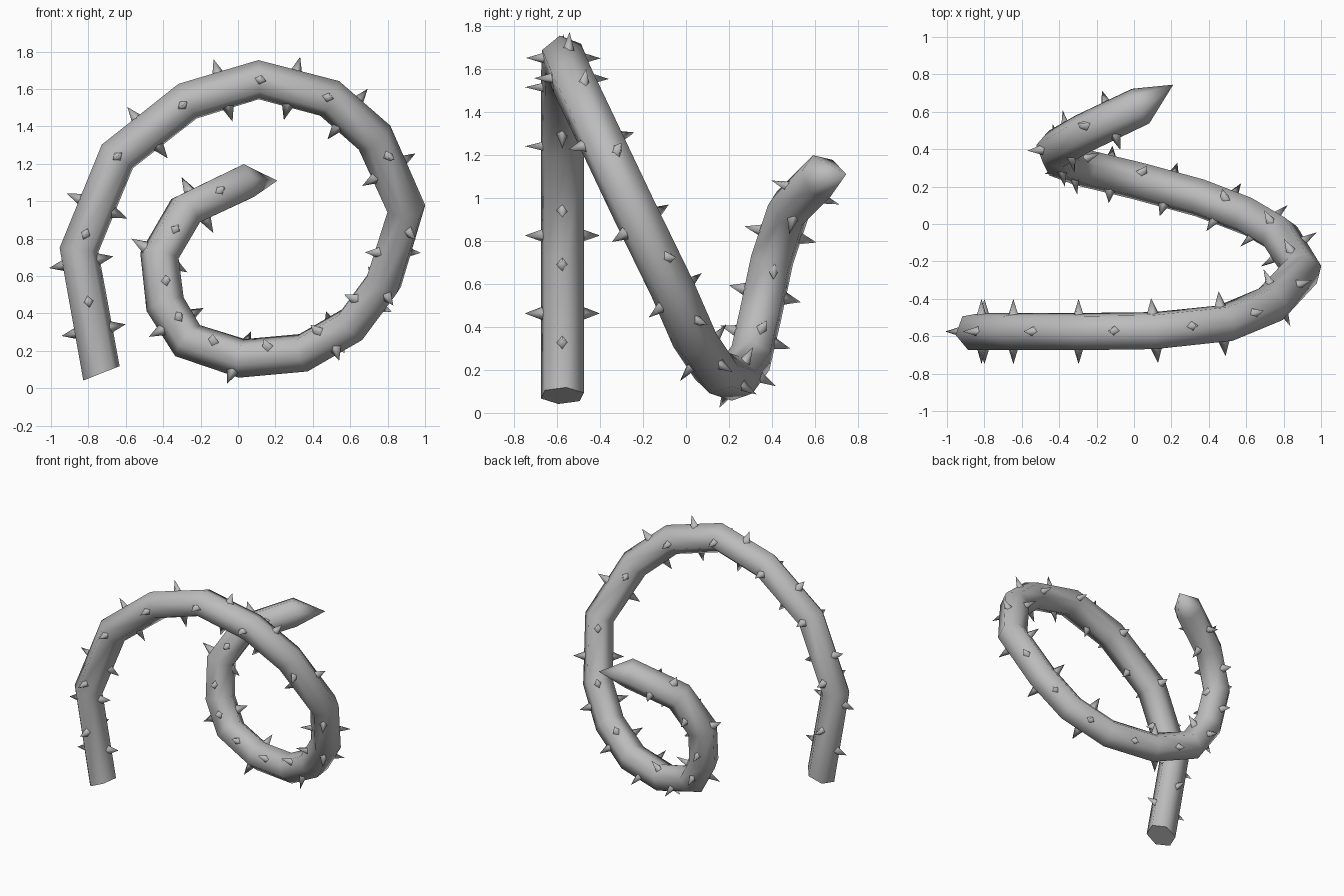
import bpy, bmesh, math
from mathutils import Vector, Matrix

cube = bpy.data.objects.get("Cube")
if cube:
    bpy.data.objects.remove(cube, do_unlink=True)

SIDES, RADIUS = 6, 0.106
PATH = [Vector(p) for p in (
    (-.73, -.575, .08), (-.85, -.575, .74), (-.645, -.575, 1.24), (-.27, -.575, 1.535),
    (.11, -.57, 1.65), (.49, -.53, 1.55), (.73, -.43, 1.34), (.9, -.25, .96),
    (.78, -.06, .57), (.61, .04, .34), (.35, .14, .19), (.02, .23, .16),
    (-.27, .3, .255), (-.39, .345, .45), (-.42, .4, .71), (-.28, .48, .95),
    (.035, .63, 1.1), (.21, .745, 1.11))]

# Grey vine material
grey = bpy.data.materials.new("vine_grey")
grey.use_nodes = True
colour = (0.5, 0.5, 0.5, 1)
grey.diffuse_color = colour
grey.node_tree.nodes["Principled BSDF"].inputs["Base Color"].default_value = colour


def finish(bm, name, angle):
    bmesh.ops.recalc_face_normals(bm, faces=bm.faces)
    mesh = bpy.data.meshes.new(name)
    bm.to_mesh(mesh)
    bm.free()
    mesh.materials.append(grey)
    obj = bpy.data.objects.new(name, mesh)
    bpy.context.collection.objects.link(obj)
    bpy.ops.object.select_all(action='DESELECT')
    obj.select_set(True)
    bpy.context.view_layer.objects.active = obj
    bpy.ops.object.shade_smooth_by_angle(angle=math.radians(angle))


# Frames carried along the path without twist
steps = [(b - a).normalized() for a, b in zip(PATH, PATH[1:])]
tangents = [Vector((-.37, 0, .93)).normalized()]
tangents += [(a + b).normalized() for a, b in zip(steps, steps[1:])]
outward = Vector((-.93, 0, -.37)).normalized()
frames = []
for i, t in enumerate(tangents):
    if i:
        outward = tangents[i - 1].rotation_difference(t) @ outward
    outward = (outward - t * outward.dot(t)).normalized()
    frames.append((t, outward.copy(), t.cross(outward)))

# Six-sided vine stem with a flat cut base and a pointed end
bm = bmesh.new()
rings = []
for p, (t, n, b) in zip(PATH, frames):
    ring = []
    for k in range(SIDES):
        a = math.tau * k / SIDES + math.radians(10)
        ring.append(bm.verts.new(p + RADIUS * (math.cos(a) * n + math.sin(a) * b)))
    rings.append(ring)
tip = bm.verts.new(PATH[-1])
for k in range(SIDES):
    j = (k + 1) % SIDES
    for r, s in zip(rings, rings[1:]):
        bm.faces.new((r[k], r[j], s[j], s[k]))
    bm.faces.new((rings[-1][k], rings[-1][j], tip))
bm.faces.new(rings[0])
finish(bm, "vine_stem", 65)

# Opposed pairs of thorns, alternating in the bend and across it
IN_BEND = (.35, .9, 1.47, 2.43, 3.5, 4.47, 5.4, 6.45, 7.6, 8.5, 9.5, 10.5, 11.5, 12.5, 13.4, 14.5, 15.5)
ACROSS = (.58, 1.17, 2, 2.93, 4, 4.95, 6.2, 7.2, 8.1, 9.4, 11.05, 12.5, 14, 15.2)
bm = bmesh.new()


def add_thorn(u, axis, sign):
    i = int(u)
    f = u - i
    centre = PATH[i].lerp(PATH[i + 1], f)
    j = min(i + 1, len(frames) - 1)
    along = steps[i]
    out = sign * frames[i][axis].lerp(frames[j][axis], f)
    out = (out - along * out.dot(along)).normalized()
    basis = Matrix((along, out.cross(along), out)).transposed().to_4x4()
    place = Matrix.Translation(centre + out * 0.127) @ basis
    bmesh.ops.create_cone(bm, cap_ends=True, segments=4, radius1=.037, radius2=0,
                          depth=.095, matrix=place @ Matrix.Diagonal((1, .8, 1, 1)))


for stations, axis in ((IN_BEND, 1), (ACROSS, 2)):
    for u in stations:
        for sign in (1, -1):
            add_thorn(u, axis, sign)
bmesh.ops.remove_doubles(bm, verts=bm.verts, dist=1e-5)
finish(bm, "vine_thorns", 100)
